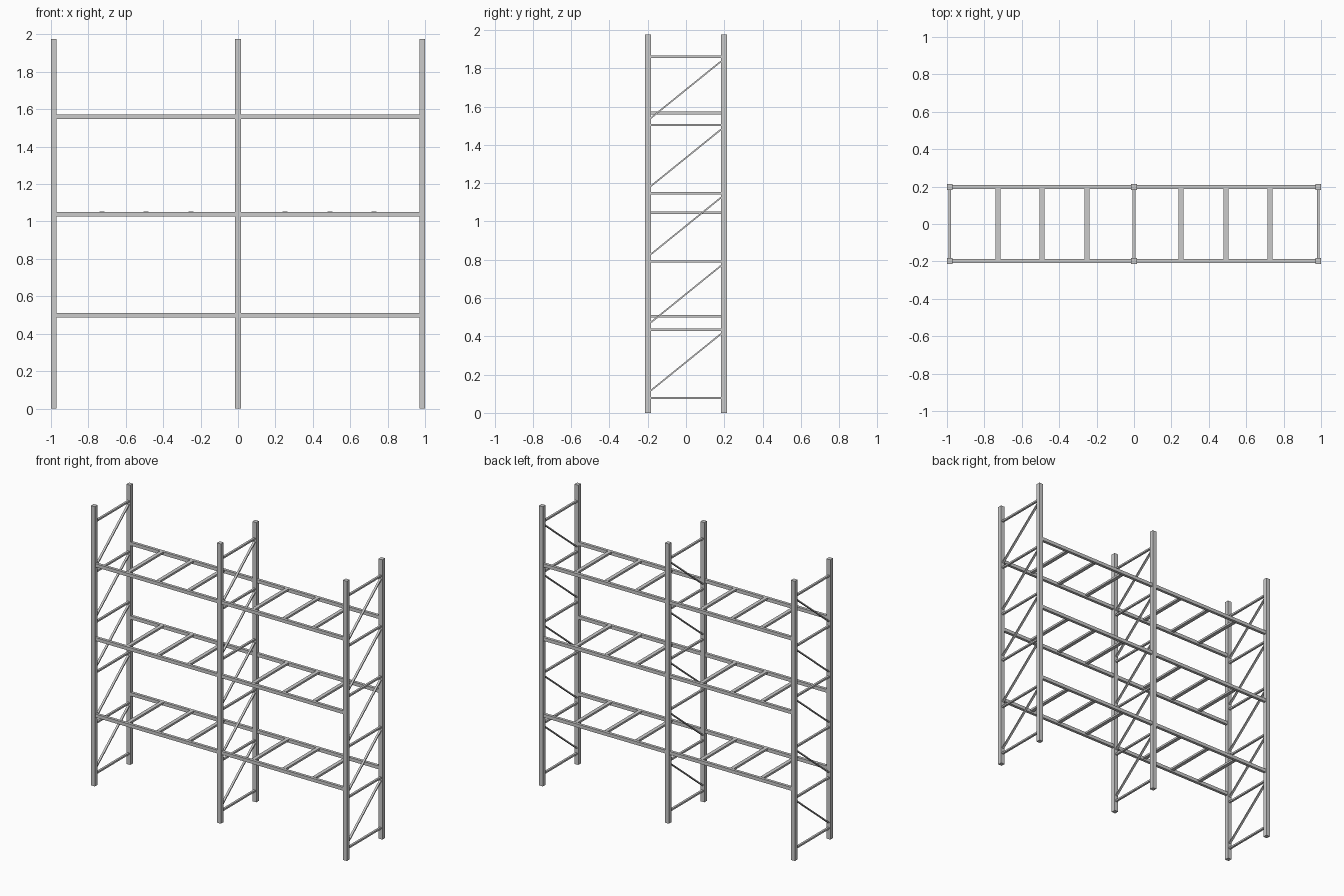
import bpy, math
from mathutils import Vector

if "Cube" in bpy.data.objects:
    bpy.data.objects.remove(bpy.data.objects["Cube"])


def box(name, center, size, tilt=0.0):
    bpy.ops.mesh.primitive_cube_add(size=1, location=center, rotation=(tilt, 0, 0))
    ob = bpy.context.object
    ob.name = name
    ob.scale = size
    bpy.ops.object.transform_apply(location=False, rotation=False, scale=True)
    return ob


FRAMES = (-0.985, 0.0, 0.985)
POST_Y, POST, HEIGHT = 0.198, 0.03, 1.976
INNER = POST_Y - POST / 2

# Upright frames: two posts, level braces and diagonal braces
for x in FRAMES:
    for y in (-POST_Y, POST_Y):
        box("upright_post", (x, y, HEIGHT / 2), (POST, POST, HEIGHT))
    for i in range(6):
        box("level_brace", (x, 0, 0.078 + 0.3563 * i), (0.015, 2 * INNER, 0.012))
    for i in range(5):
        a = Vector((x, -INNER, 0.117 + 0.3558 * i))
        b = Vector((x, INNER, 0.413 + 0.3558 * i))
        d = b - a
        box("diagonal_brace", (a + b) / 2, (0.015, d.length, 0.008),
            math.atan2(d.z, d.y))

# Shelf levels: long beams front and back, with cross bars between them
for z in (0.498, 1.039, 1.560):
    for side in (-1, 1):
        bay_length = 0.985 - POST
        for y in (-POST_Y, POST_Y):
            box("shelf_beam", (side * 0.4925, y, z), (bay_length, 0.02, 0.024))
        for x in (0.252, 0.492, 0.727):
            box("shelf_cross_bar", (side * x, 0, z + 0.006),
                (0.026, 2 * POST_Y - 0.02, 0.014))
